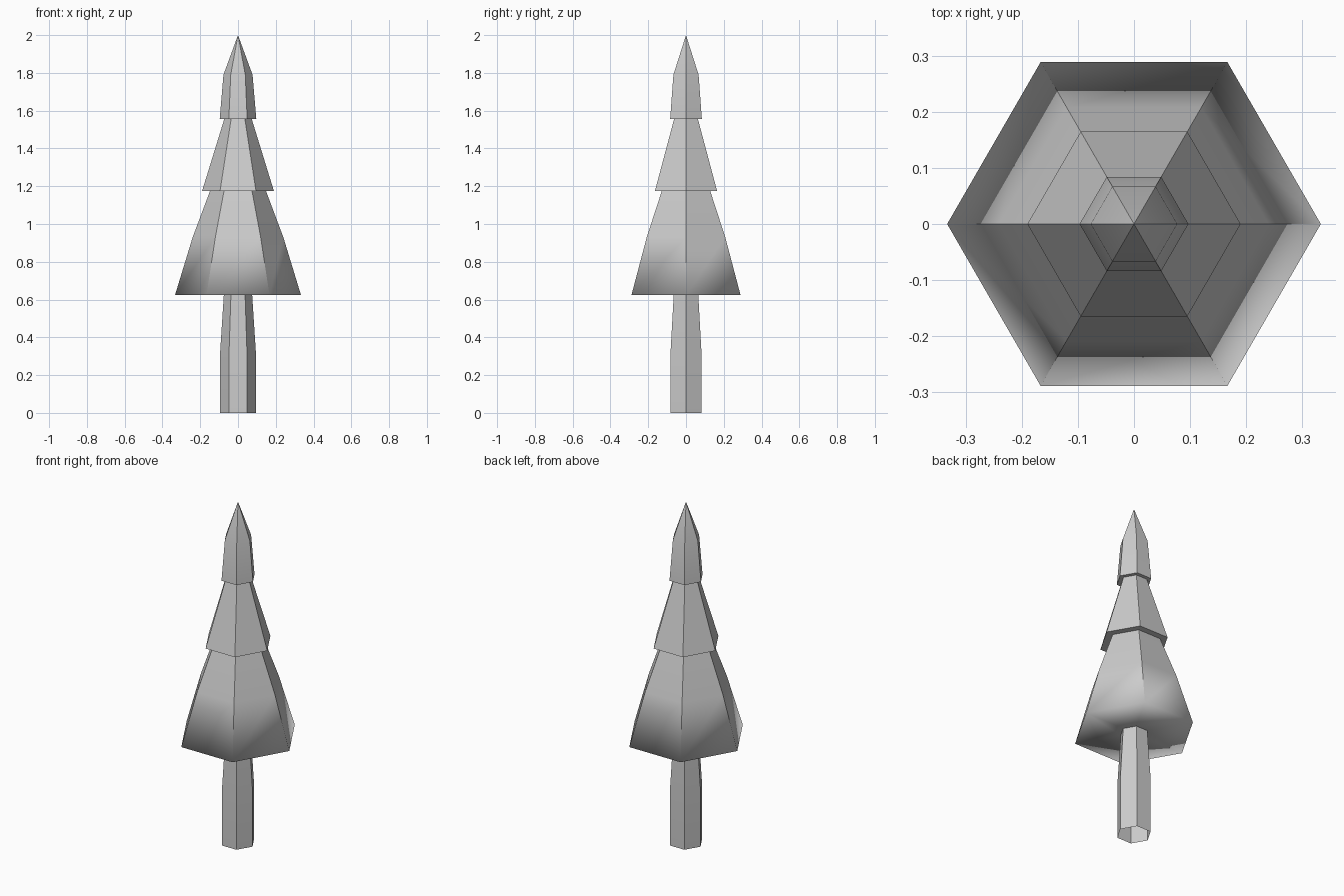
import bpy, bmesh, math

if "Cube" in bpy.data.objects:
    bpy.data.objects.remove(bpy.data.objects["Cube"])

SIDES = 6


def lathe(name, profile, sharp_rings=()):
    """Spin (radius, z) points into a six-sided shell; radius 0 gives a tip."""
    bm = bmesh.new()
    rings = []
    for r, z in profile:
        if r == 0:
            rings.append([bm.verts.new((0, 0, z))] * SIDES)
        else:
            rings.append([bm.verts.new((r * math.cos(math.tau * i / SIDES),
                                        r * math.sin(math.tau * i / SIDES), z))
                          for i in range(SIDES)])
    for lo, hi in zip(rings, rings[1:]):
        for i in range(SIDES):
            j = (i + 1) % SIDES
            corners = list(dict.fromkeys((lo[i], lo[j], hi[j], hi[i])))
            bm.faces.new(corners).smooth = True
    # Crisp corners down the sides
    for e in bm.edges:
        a, b = e.verts
        if abs(a.co.z - b.co.z) > 1e-4:
            e.smooth = False
    # Crisp tier rims and the creases beneath them
    for k in sharp_rings:
        for i in range(SIDES):
            e = bm.edges.get((rings[k][i], rings[k][(i + 1) % SIDES]))
            if e:
                e.smooth = False
    mesh = bpy.data.meshes.new(name)
    bm.to_mesh(mesh)
    bm.free()
    obj = bpy.data.objects.new(name, mesh)
    bpy.context.collection.objects.link(obj)
    return obj


# Trunk: open tube that narrows towards the foliage
lathe("trunk", [(0.094, 0), (0.094, 0.33), (0.075, 0.625)])

# Foliage: underside, then three stacked tiers ending in a tip
lathe("foliage", [
    (0.075, 0.625), (0.333, 0.625), (0.24, 0.93), (0.148, 1.175),
    (0.19, 1.175), (0.073, 1.555),
    (0.097, 1.555), (0.077, 1.79), (0, 2.0),
], sharp_rings=(3, 4, 5, 6))
